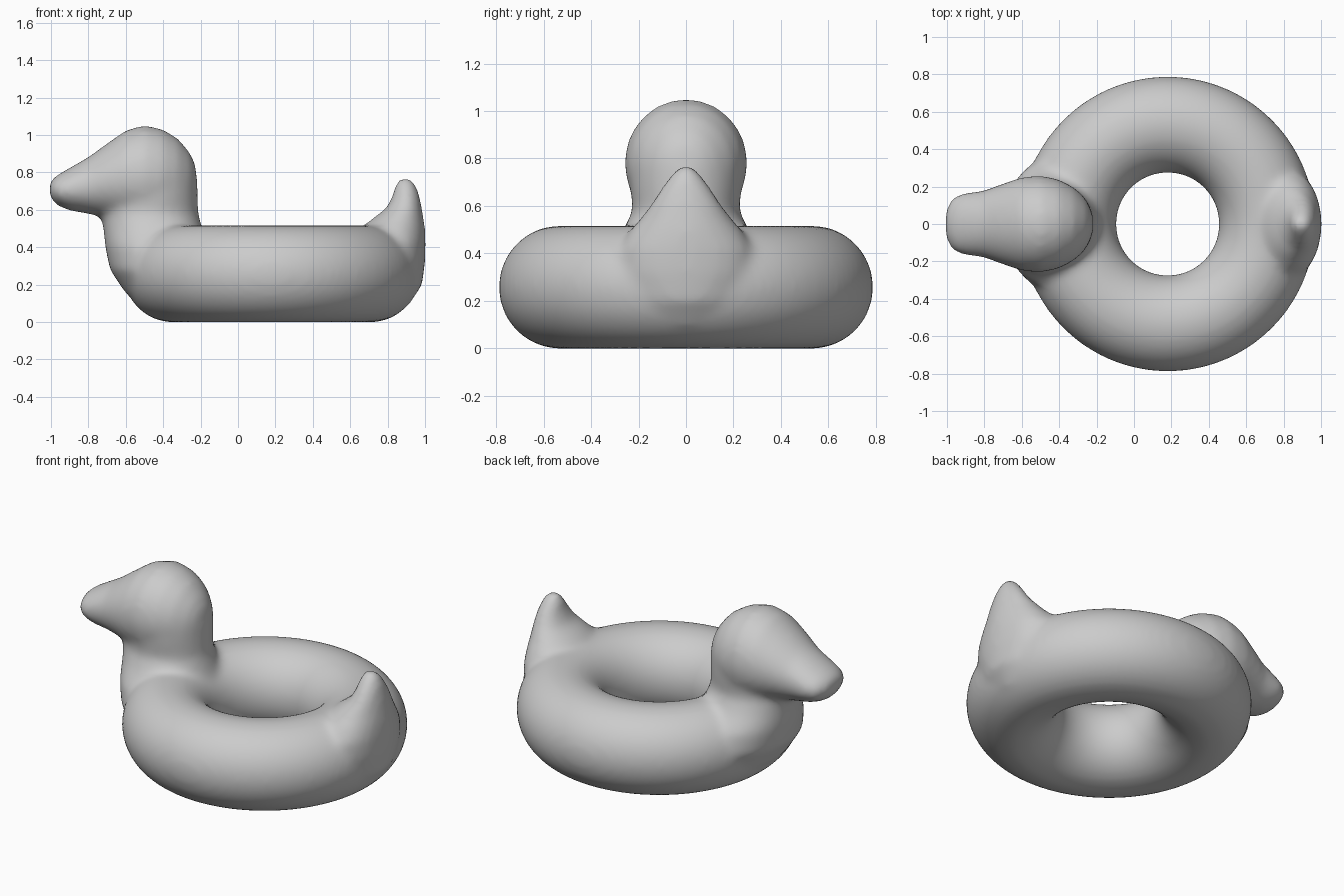
import bpy, bmesh, math
from mathutils import Vector

cube = bpy.data.objects.get("Cube")
if cube:
    bpy.data.objects.remove(cube)

SIDES = 40
bm = bmesh.new()


def add_rings(rings, closed=False):
    """Skin a list of vertex rings, capping the ends unless it closes on itself."""
    loops = [[bm.verts.new(p) for p in ring] for ring in rings]
    pairs = list(zip(loops, loops[1:]))
    if closed:
        pairs.append((loops[-1], loops[0]))
    else:
        bm.faces.new(loops[0])
        bm.faces.new(loops[-1])
    for a, b in pairs:
        for i in range(SIDES):
            j = (i + 1) % SIDES
            bm.faces.new((a[i], a[j], b[j], b[i]))


def ellipse(centre, u, v):
    angles = [2 * math.pi * i / SIDES for i in range(SIDES)]
    return [Vector(centre) + u * math.cos(a) + v * math.sin(a) for a in angles]


X, Y, Z = Vector((1, 0, 0)), Vector((0, 1, 0)), Vector((0, 0, 1))

# Inflatable ring
ring_sections = []
for k in range(72):
    t = 2 * math.pi * k / 72
    out = Vector((math.cos(t), math.sin(t), 0))
    ring_sections.append(ellipse(Vector((0.18, 0, 0.258)) + out * 0.532, out * 0.257, Z * 0.259))
add_rings(ring_sections, closed=True)

# Head and beak: x, bottom, top, half width
head = [(-1.008, 0.68, 0.74, 0.05), (-0.995, 0.65, 0.765, 0.105), (-0.96, 0.62, 0.79, 0.15),
        (-0.9, 0.595, 0.825, 0.167), (-0.8, 0.578, 0.882, 0.18), (-0.7, 0.56, 0.955, 0.217),
        (-0.6, 0.53, 1.025, 0.25), (-0.5, 0.51, 1.053, 0.26), (-0.4, 0.52, 1.03, 0.238),
        (-0.32, 0.55, 0.98, 0.195), (-0.26, 0.6, 0.91, 0.135), (-0.225, 0.67, 0.84, 0.07)]
add_rings([ellipse((x, 0, (lo + hi) / 2), Y * w, Z * (hi - lo) / 2) for x, lo, hi, w in head])

# Neck and breast, then tail: z, back-to-front limits in x, half width
neck = [(0.06, -0.48, -0.2, 0.22), (0.16, -0.605, -0.18, 0.33), (0.28, -0.685, -0.15, 0.37),
        (0.4, -0.71, -0.15, 0.34), (0.5, -0.72, -0.19, 0.265), (0.58, -0.73, -0.212, 0.225),
        (0.68, -0.72, -0.215, 0.235), (0.77, -0.7, -0.217, 0.235), (0.84, -0.66, -0.25, 0.2)]
tail = [(0.1, 0.74, 0.92, 0.16), (0.2, 0.7, 0.985, 0.23), (0.32, 0.69, 1.0, 0.28),
        (0.42, 0.67, 1.003, 0.28), (0.5, 0.66, 1.0, 0.235), (0.55, 0.715, 0.993, 0.19),
        (0.61, 0.795, 0.983, 0.147), (0.67, 0.825, 0.972, 0.108), (0.72, 0.837, 0.957, 0.073),
        (0.755, 0.85, 0.938, 0.046), (0.772, 0.873, 0.912, 0.02)]
for part in (neck, tail):
    add_rings([ellipse(((a + b) / 2, 0, z), X * (b - a) / 2, Y * w) for z, a, b, w in part])

bmesh.ops.recalc_face_normals(bm, faces=bm.faces)
mesh = bpy.data.meshes.new("duck_float")
bm.to_mesh(mesh)
bm.free()
duck = bpy.data.objects.new("duck_float", mesh)
bpy.context.collection.objects.link(duck)

# Melt the parts into one soft inflated skin
remesh = duck.modifiers.new("merge", "REMESH")
remesh.mode = "VOXEL"
remesh.voxel_size = 0.02
remesh.use_smooth_shade = True
soft = duck.modifiers.new("soften", "SMOOTH")
soft.factor = 0.5
soft.iterations = 14

# Plain grey vinyl
grey = bpy.data.materials.new("grey vinyl")
grey.use_nodes = True
colour = (0.6, 0.6, 0.6, 1)
grey.diffuse_color = colour
grey.node_tree.nodes["Principled BSDF"].inputs["Base Color"].default_value = colour
mesh.materials.append(grey)
